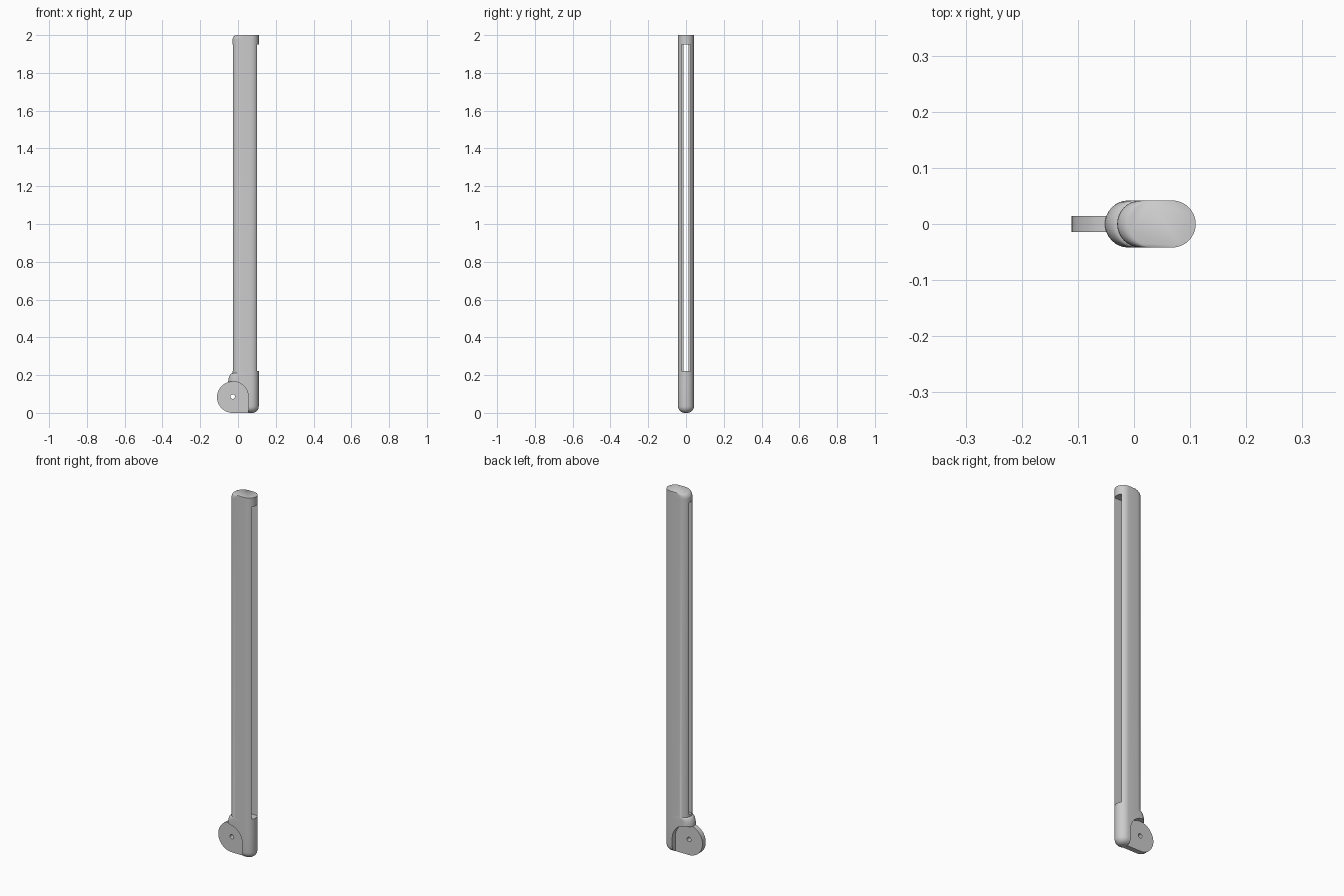
import bpy, bmesh
from math import sin, cos, pi

if "Cube" in bpy.data.objects:
    bpy.data.objects.remove(bpy.data.objects["Cube"])


def make(name, bm):
    bmesh.ops.recalc_face_normals(bm, faces=bm.faces)
    me = bpy.data.meshes.new(name)
    bm.to_mesh(me)
    bm.free()
    ob = bpy.data.objects.new(name, me)
    bpy.context.collection.objects.link(ob)
    return ob


def loft(name, rings):
    bm = bmesh.new()
    rows = [[bm.verts.new(p) for p in ring] for ring in rings]
    n = len(rows[0])
    for a, b in zip(rows, rows[1:]):
        for i in range(n):
            bm.faces.new((a[i], a[(i + 1) % n], b[(i + 1) % n], b[i]))
    bm.faces.new(rows[0])
    bm.faces.new(rows[-1])
    return make(name, bm)


def stadium(z, left, right, r, n=16):
    """Rounded-end section; left and right are the arc centres."""
    pts = [(right + r * cos(a), r * sin(a), z) for a in [-pi / 2 + pi * i / n for i in range(n + 1)]]
    return pts + [(left - r * cos(a), -r * sin(a), z) for a in [-pi / 2 + pi * i / n for i in range(n + 1)]]


def prism(name, pts, half):
    return loft(name, [[(x, y, z) for x, z in pts] for y in (-half, half)])


def box(name, x0, x1, half, z0, z1):
    return prism(name, [(x0, z0), (x1, z0), (x1, z1), (x0, z1)], half)


def cut(ob, cutter):
    m = ob.modifiers.new("cut", 'BOOLEAN')
    m.operation = 'DIFFERENCE'
    m.solver = 'EXACT'
    m.object = cutter
    bpy.context.view_layer.objects.active = ob
    bpy.ops.object.modifier_apply(modifier=m.name)
    bpy.data.objects.remove(cutter)


def smooth(ob):
    bpy.ops.object.select_all(action='DESELECT')
    ob.select_set(True)
    bpy.context.view_layer.objects.active = ob
    bpy.ops.object.shade_smooth_by_angle(angle=0.55)


R, XL, XR = 0.042, 0.012, 0.068      # section radius and arc centres
CX, CZ, CR = -0.028, 0.083, 0.083    # pivot disc

# Long body: rounded foot, flared neck, rounded top left corner
rings = []
for i in range(9):
    a = pi / 2 * i / 8
    rings.append(stadium(0.035 * (1 - cos(a)), XL, XR, R - 0.035 * (1 - sin(a))))
rings.append(stadium(0.14, XL, XR, R))
for i in range(9):
    a = pi / 2 * i / 8
    rings.append(stadium(0.16 + 0.05 * sin(a), XL - 0.022 * cos(a), XR, R))
for i in range(7):
    a = pi / 2 * i / 6
    rings.append(stadium(1.972 + 0.028 * sin(a), XL + 0.024 * (1 - cos(a)), XR, R))
body = loft("body", rings)

# Pivot plate outline: circle with a square lower right corner
outline = [(CX + CR * cos(a), CZ + CR * sin(a)) for a in [1.5 * pi * i / 60 for i in range(61)]]
outline.append((CX + CR, 0))

# Recess on both sides of the plate, then the slot through the body
cut(body, prism("recess_cutter", outline, 0.1))
cut(body, box("wide_slot_cutter", 0.03, 0.2, 0.025, 0.222, 1.95))
cut(body, box("narrow_slot_cutter", -0.2, 0.04, 0.014, 0.222, 1.95))
smooth(body)

# Pivot plate with its pin hole
plate = prism("pivot_plate", outline, 0.014)
cut(plate, prism("hole_cutter", [(CX + 0.012 * cos(2 * pi * i / 24), CZ + 0.003 + 0.012 * sin(2 * pi * i / 24))
                                 for i in range(24)], 0.1))
smooth(plate)
